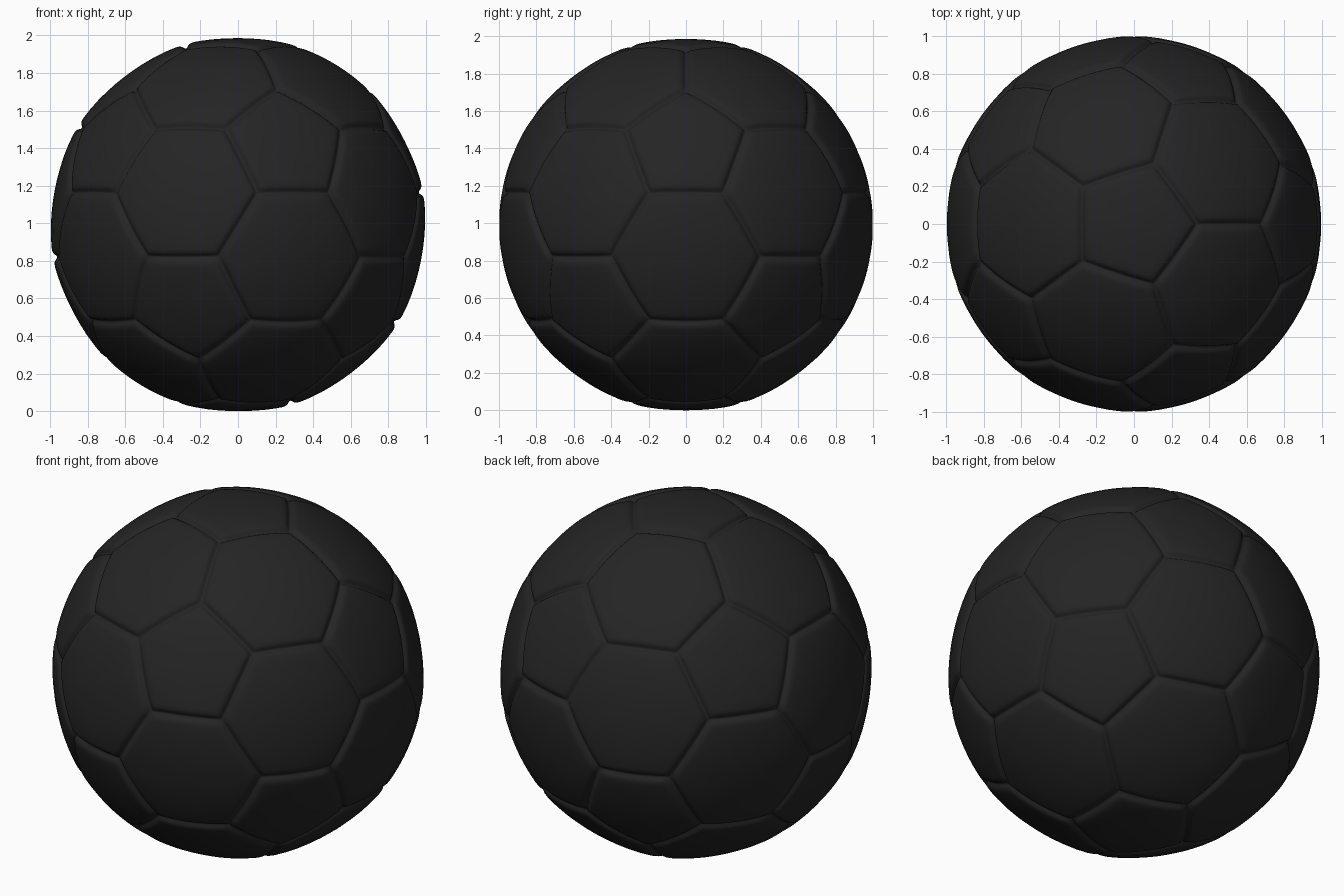
import bpy, bmesh, math
from mathutils import Vector

if "Cube" in bpy.data.objects:
    bpy.data.objects.remove(bpy.data.objects["Cube"])

# Icosahedron directions: one pole up, rings turned by 36 degrees
def ring(z, offset):
    r = math.sqrt(1 - z * z)
    return [Vector((r * math.cos(math.radians(offset + 72 * k)),
                    r * math.sin(math.radians(offset + 72 * k)), z)) for k in range(5)]

Z = 1 / math.sqrt(5)
ico = [Vector((0, 0, 1)), Vector((0, 0, -1))] + ring(Z, 0) + ring(-Z, 36)

# Truncated icosahedron: points at thirds of each edge, hulled into 32 flat panels
cage = bmesh.new()
for a in ico:
    for b in ico:
        if 0.5 < (a - b).length < 1.2:
            cage.verts.new((a + (b - a) / 3).normalized())
bmesh.ops.convex_hull(cage, input=cage.verts[:])
bmesh.ops.dissolve_limit(cage, angle_limit=math.radians(3),
                         verts=cage.verts[:], edges=cage.edges[:])

# Seam cross-section: (distance from seam, radius)
GROOVE = [(0, 0.977), (0.007, 0.980), (0.015, 0.988), (0.024, 0.995), (0.036, 0.9985), (0.055, 0.9995)]
INNER = [(0.68, 0.998), (0.5, 0.996), (0.33, 0.994), (0.16, 0.993)]
SEG = 10

# Puffed panels, each made of concentric rings around its centre
bm = bmesh.new()
for f in cage.faces:
    c = sum((v.co for v in f.verts), Vector()) / len(f.verts)
    if f.normal.dot(c) < 0:
        f.normal_flip()
    pts = [v.co.copy() for v in f.verts]
    n = len(pts)
    apothem = ((pts[0] + pts[1]) / 2 - c).length
    outline = [pts[i].lerp(pts[(i + 1) % n], k / SEG) for i in range(n) for k in range(SEG)]
    rows = [(1 - d / apothem, r) for d, r in GROOVE] + INNER
    rings = [[bm.verts.new((c + (p - c) * t).normalized() * r) for p in outline] for t, r in rows]
    m = len(outline)
    for outer, inner in zip(rings, rings[1:]):
        for i in range(m):
            j = (i + 1) % m
            bm.faces.new((outer[i], outer[j], inner[j], inner[i]))
    hub = bm.verts.new(c.normalized() * 0.9925)
    for i in range(m):
        bm.faces.new((rings[-1][i], rings[-1][(i + 1) % m], hub))
cage.free()

# Join panels along the seams and stand the ball on the ground
bmesh.ops.remove_doubles(bm, verts=bm.verts[:], dist=0.0008)
bmesh.ops.recalc_face_normals(bm, faces=bm.faces[:])
low = min(v.co.z for v in bm.verts)
bmesh.ops.translate(bm, verts=bm.verts[:], vec=(0, 0, -low))
for f in bm.faces:
    f.smooth = True

mesh = bpy.data.meshes.new("panelled_ball")
bm.to_mesh(mesh)
bm.free()
mat = bpy.data.materials.new("matte black")
mat.diffuse_color = (0.018, 0.018, 0.018, 1)
mat.use_nodes = True
mat.node_tree.nodes["Principled BSDF"].inputs["Base Color"].default_value = mat.diffuse_color
mesh.materials.append(mat)
ball = bpy.data.objects.new("panelled_ball", mesh)
bpy.context.collection.objects.link(ball)
